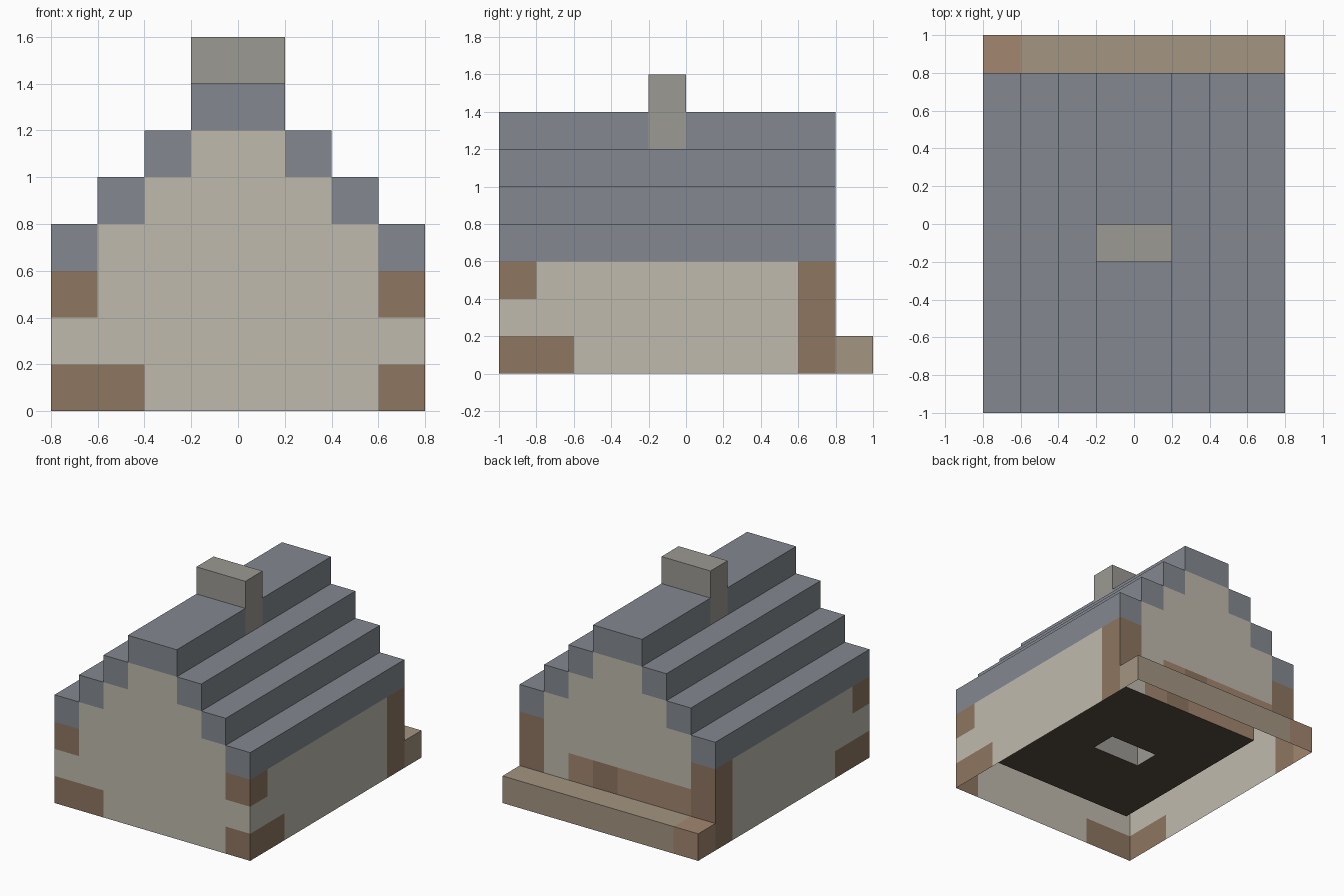
import bpy
import bmesh

if "Cube" in bpy.data.objects:
    bpy.data.objects.remove(bpy.data.objects["Cube"])

S = 0.2                      # size of one building block
cells = {}                   # (i, j, k) -> part name


def fill(part, xs, ys, zs):
    """Fill a box of blocks; ranges are (first, last + 1)."""
    for i in range(*xs):
        for j in range(*ys):
            for k in range(*zs):
                cells[i, j, k] = part


def clear(xs, ys, zs):
    for i in range(*xs):
        for j in range(*ys):
            for k in range(*zs):
                cells.pop((i, j, k), None)


# Stepped house body, half-width shrinking towards the ridge
half = [4, 4, 4, 4, 3, 2, 1]
for k, h in enumerate(half):
    fill("walls", (-h, h), (-5, 4), (k, k + 1))

# Roof: the outermost block of each upper course
for k in range(3, 7):
    h = half[k]
    for i in (-h, h - 1):
        fill("roof", (i, i + 1), (-5, 4), (k, k + 1))

# Hollow room following the stepped roof
for k in range(1, 6):
    h = min(half[k], half[k + 1] if k >= 3 else 3)
    clear((-h, h), (-4, 3), (k, k + 1))

# Floor
fill("floor", (-3, 3), (-4, 3), (0, 1))

# Corner timbers, mirrored left and right
for i in (-4, 3):
    fill("timber", (i, i + 1), (3, 4), (0, 3))
    fill("timber", (i, i + 1), (-5, -4), (2, 3))
    fill("timber", (i, i + 1), (-5, -3), (0, 1))
fill("timber", (-3, -2), (-5, -4), (0, 1))

# Planks along the back wall with one dark block
fill("back_planks", (-3, 2), (3, 4), (1, 2))
fill("timber", (0, 1), (3, 4), (1, 2))

# Back step
fill("step", (-4, 4), (4, 5), (0, 1))
fill("back_planks", (-4, -3), (4, 5), (0, 1))

# Chimney running from the floor through the ridge
fill("chimney", (-1, 1), (-1, 0), (0, 8))

colors = {
    "walls": (0.52, 0.49, 0.42),
    "roof": (0.23, 0.25, 0.28),
    "floor": (0.09, 0.07, 0.05),
    "timber": (0.27, 0.18, 0.12),
    "back_planks": (0.36, 0.24, 0.16),
    "step": (0.37, 0.30, 0.22),
    "chimney": (0.33, 0.32, 0.29),
}


def face_corners(cell, axis, side):
    """Four corners of one block face, wound to point outwards."""
    u, v = (axis + 1) % 3, (axis + 2) % 3
    loop = [(0, 0), (1, 0), (1, 1), (0, 1)]
    if side == 0:
        loop.reverse()
    out = []
    for a, b in loop:
        p = list(cell)
        p[axis] += side
        p[u] += a
        p[v] += b
        out.append(tuple(p))
    return out


def build(part):
    """One mesh per part, keeping only faces exposed to air (open underside)."""
    bm = bmesh.new()
    verts = {}
    for cell, name in cells.items():
        if name != part:
            continue
        for axis in range(3):
            for side in (0, 1):
                n = list(cell)
                n[axis] += 2 * side - 1
                if tuple(n) in cells or n[2] < 0:
                    continue
                ring = []
                for p in face_corners(cell, axis, side):
                    if p not in verts:
                        verts[p] = bm.verts.new([c * S for c in p])
                    ring.append(verts[p])
                bm.faces.new(ring)
    mesh = bpy.data.meshes.new(part)
    bm.to_mesh(mesh)
    bm.free()
    mat = bpy.data.materials.new(part)
    mat.diffuse_color = (*colors[part], 1)
    mat.use_nodes = True
    mat.node_tree.nodes["Principled BSDF"].inputs["Base Color"].default_value = mat.diffuse_color
    mesh.materials.append(mat)
    bpy.context.collection.objects.link(bpy.data.objects.new(part, mesh))


for part in colors:
    build(part)
